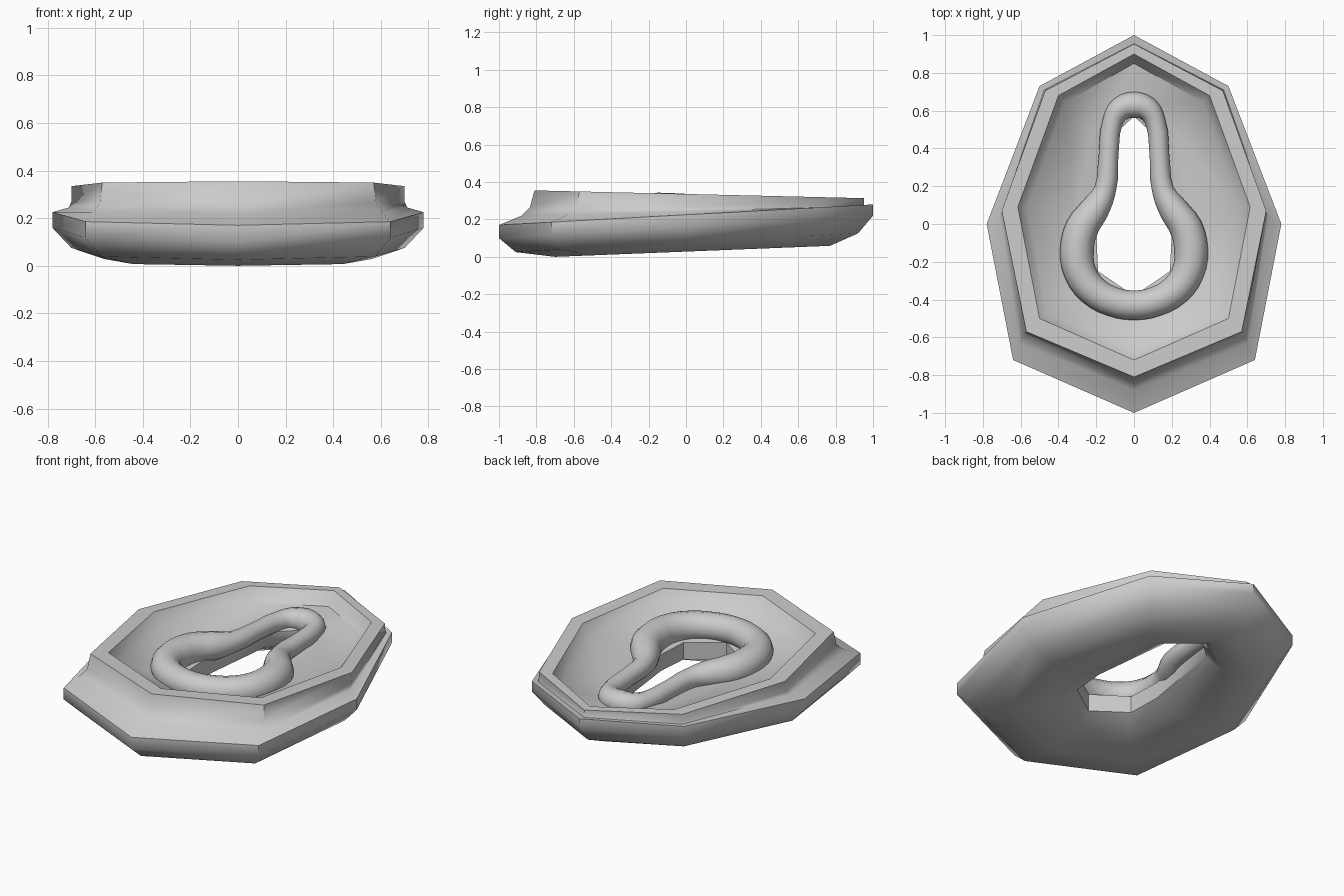
import bpy, bmesh
from math import radians

if "Cube" in bpy.data.objects:
    bpy.data.objects.remove(bpy.data.objects["Cube"])

# Octagonal rings: five (x, y) points from back to front, mirrored in x
OUTER = [(0, 1.0), (.5, .73), (.78, 0), (.64, -.72), (0, -1.0)]
LOW = [(0, .92), (.455, .67), (.70, 0), (.575, -.66), (0, -.91)]
BASE = [(0, .77), (.37, .55), (.56, 0), (.44, -.52), (0, -.70)]
UNDER = [(0, .64), (.22, .47), (.32, -.03), (.27, -.36), (0, -.48)]
HOLE = [(0, .57), (.13, .45), (.20, -.05), (.19, -.25), (0, -.38)]
SHELF = [(0, .955), (.475, .71), (.71, .04), (.605, -.63), (0, -.88)]
NECK = [(0, .953), (.472, .708), (.70, .06), (.58, -.585), (0, -.835)]
RIM = [(0, .953), (.47, .706), (.70, .07), (.57, -.57), (0, -.81)]
LIP = [(0, .90), (.40, .68), (.615, .09), (.50, -.50), (0, -.72)]
FLOOR = [(0, .85), (.365, .645), (.565, .085), (.465, -.465), (0, -.67)]

# (outline, height at y = 0, height slope along y), from rim round to the bowl
RINGS = [
    (RIM, .336, -.0235), (NECK, .268, .005), (SHELF, .244, .028),
    (OUTER, .225, .055), (OUTER, .16, .06), (LOW, .075, .055),
    (BASE, .028, .04), (UNDER, .05, .03), (HOLE, .11, .02),
    (HOLE, .205, 0), (UNDER, .225, 0), (FLOOR, .265, -.03), (LIP, .336, -.0235),
]


def mirrored(points):
    return points + [(-p[0],) + tuple(p[1:]) for p in points[-2:0:-1]]


# Basin body: rings bridged into a closed loop
bm = bmesh.new()
loops = [[bm.verts.new((x, y, z + s * y)) for x, y in mirrored(pts)]
         for pts, z, s in RINGS]
for a, b in zip(loops, loops[1:] + loops[:1]):
    for i in range(8):
        j = (i + 1) % 8
        bm.faces.new((a[i], a[j], b[j], b[i]))
bmesh.ops.recalc_face_normals(bm, faces=bm.faces)
mesh = bpy.data.meshes.new("basin_body")
bm.to_mesh(mesh)
bm.free()
body = bpy.data.objects.new("basin_body", mesh)
bpy.context.collection.objects.link(body)
bpy.context.view_layer.objects.active = body
body.select_set(True)
bpy.ops.object.shade_smooth_by_angle(angle=radians(50))
body.select_set(False)

# Keyhole-shaped tube around the opening: (x, y, tube radius)
PATH = [(0, .63, .07), (.07, .61, .064), (.112, .545, .054), (.135, .36, .052),
        (.153, .18, .058), (.21, .075, .078), (.275, -.02, .088),
        (.302, -.14, .09), (.285, -.255, .086), (.22, -.35, .082),
        (.115, -.41, .079), (0, -.43, .078)]
curve = bpy.data.curves.new("keyhole_ring", 'CURVE')
curve.dimensions = '3D'
curve.twist_mode = 'Z_UP'
curve.bevel_depth = 1.0
curve.bevel_resolution = 4
curve.resolution_u = 3
spline = curve.splines.new('BEZIER')
points = mirrored(PATH)
spline.bezier_points.add(len(points) - 1)
for bp, (x, y, r) in zip(spline.bezier_points, points):
    bp.co = (x, y, .25 - .02 * y)
    bp.radius = r
    bp.handle_left_type = bp.handle_right_type = 'AUTO'
spline.use_cyclic_u = True
spline.use_smooth = True
ring = bpy.data.objects.new("keyhole_ring", curve)
bpy.context.collection.objects.link(ring)
bpy.context.view_layer.objects.active = ring
ring.select_set(True)
bpy.ops.object.convert(target='MESH')
bpy.ops.object.shade_smooth()
